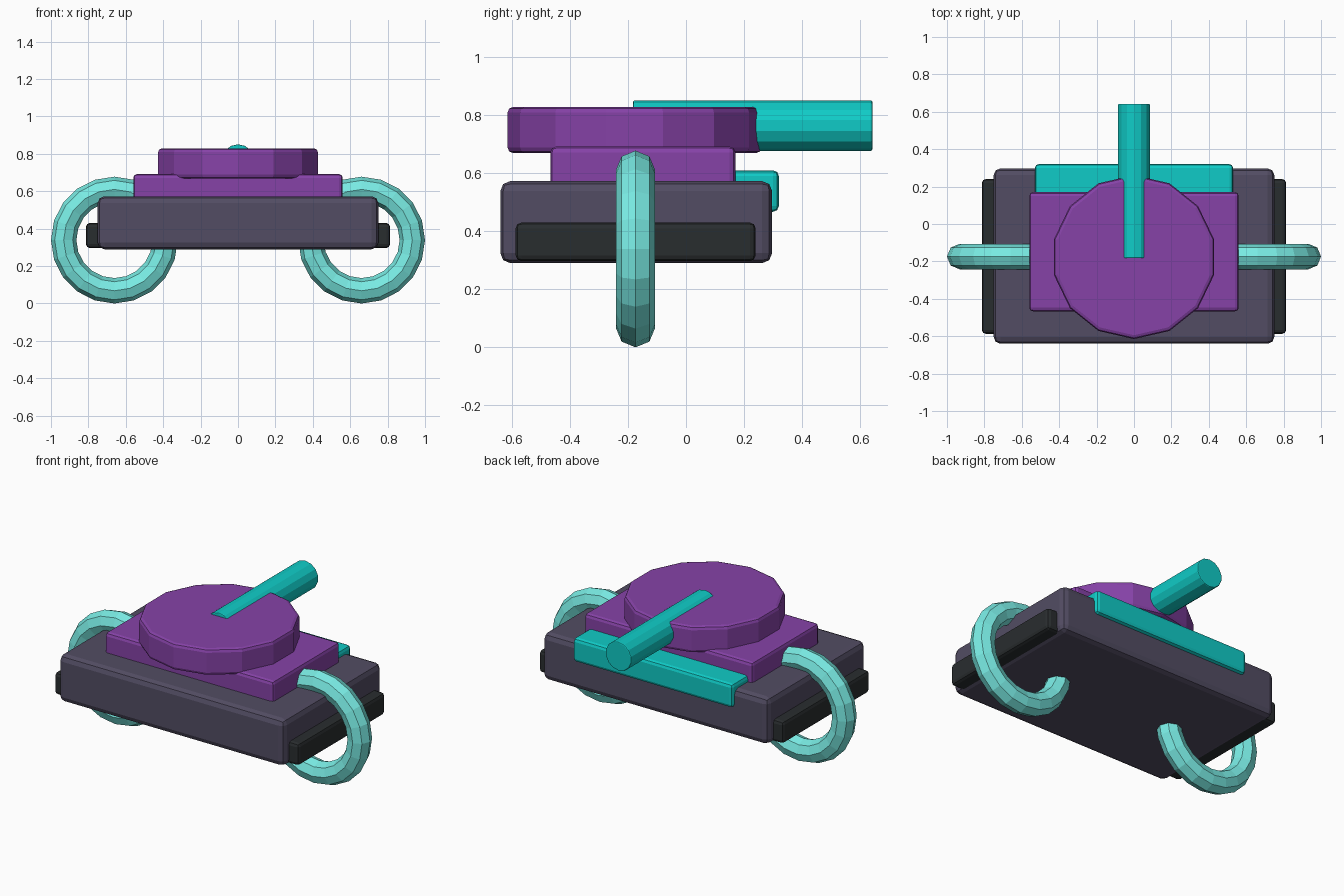
import bpy
from math import pi, radians

if "Cube" in bpy.data.objects:
    bpy.data.objects.remove(bpy.data.objects["Cube"])


def material(name, rgb):
    m = bpy.data.materials.new(name)
    m.diffuse_color = (*rgb, 1)
    m.use_nodes = True
    m.node_tree.nodes["Principled BSDF"].inputs["Base Color"].default_value = m.diffuse_color
    return m


HULL = material("slate", (0.085, 0.073, 0.125))
DARK = material("black", (0.022, 0.026, 0.028))
PURPLE = material("purple", (0.24, 0.055, 0.39))
TEAL = material("teal", (0.005, 0.6, 0.57))
AQUA = material("aqua", (0.19, 0.83, 0.77))


def finish(name, mat, bevel=0):
    ob = bpy.context.object
    ob.name = name
    ob.data.materials.append(mat)
    if bevel:
        b = ob.modifiers.new("bevel", 'BEVEL')
        b.width = bevel
        b.segments = 2
        b.limit_method = 'ANGLE'
        b.angle_limit = radians(40)
    return ob


def box(name, x, y, z, mat, bevel):
    """Box from (min, max) ranges."""
    bpy.ops.mesh.primitive_cube_add(size=1, location=[(a + b) / 2 for a, b in (x, y, z)])
    bpy.context.object.scale = [b - a for a, b in (x, y, z)]
    bpy.ops.object.transform_apply(location=False, rotation=False, scale=True)
    return finish(name, mat, bevel)


# Body
box("hull", (-0.75, 0.75), (-0.64, 0.297), (0.29, 0.573), HULL, 0.035)
box("upper_deck", (-0.56, 0.56), (-0.467, 0.17), (0.5, 0.692), PURPLE, 0.02)
box("rear_plate", (-0.53, 0.53), (0.1, 0.32), (0.467, 0.61), TEAL, 0.02)

# Side skirts and ring wheels
for s, side in ((-1, "left"), (1, "right")):
    box(side + "_skirt", sorted((s * 0.6, s * 0.813)), (-0.587, 0.24),
        (0.297, 0.43), DARK, 0.02)
    bpy.ops.mesh.primitive_torus_add(
        major_segments=20, minor_segments=8, major_radius=0.271, minor_radius=0.068,
        location=(s * 0.661, -0.174, 0.339), rotation=(pi / 2, 0, 0))
    finish(side + "_ring_wheel", AQUA)

# Turret
bpy.ops.mesh.primitive_cylinder_add(vertices=14, radius=0.438, depth=0.16,
                                    location=(0, -0.177, 0.749))
finish("turret", PURPLE, 0.02)

# Gun barrel
bpy.ops.mesh.primitive_cylinder_add(vertices=14, radius=0.087, depth=0.825,
                                    location=(0, 0.23, 0.764), rotation=(pi / 2, 0, 0))
finish("barrel", TEAL, 0.006)
